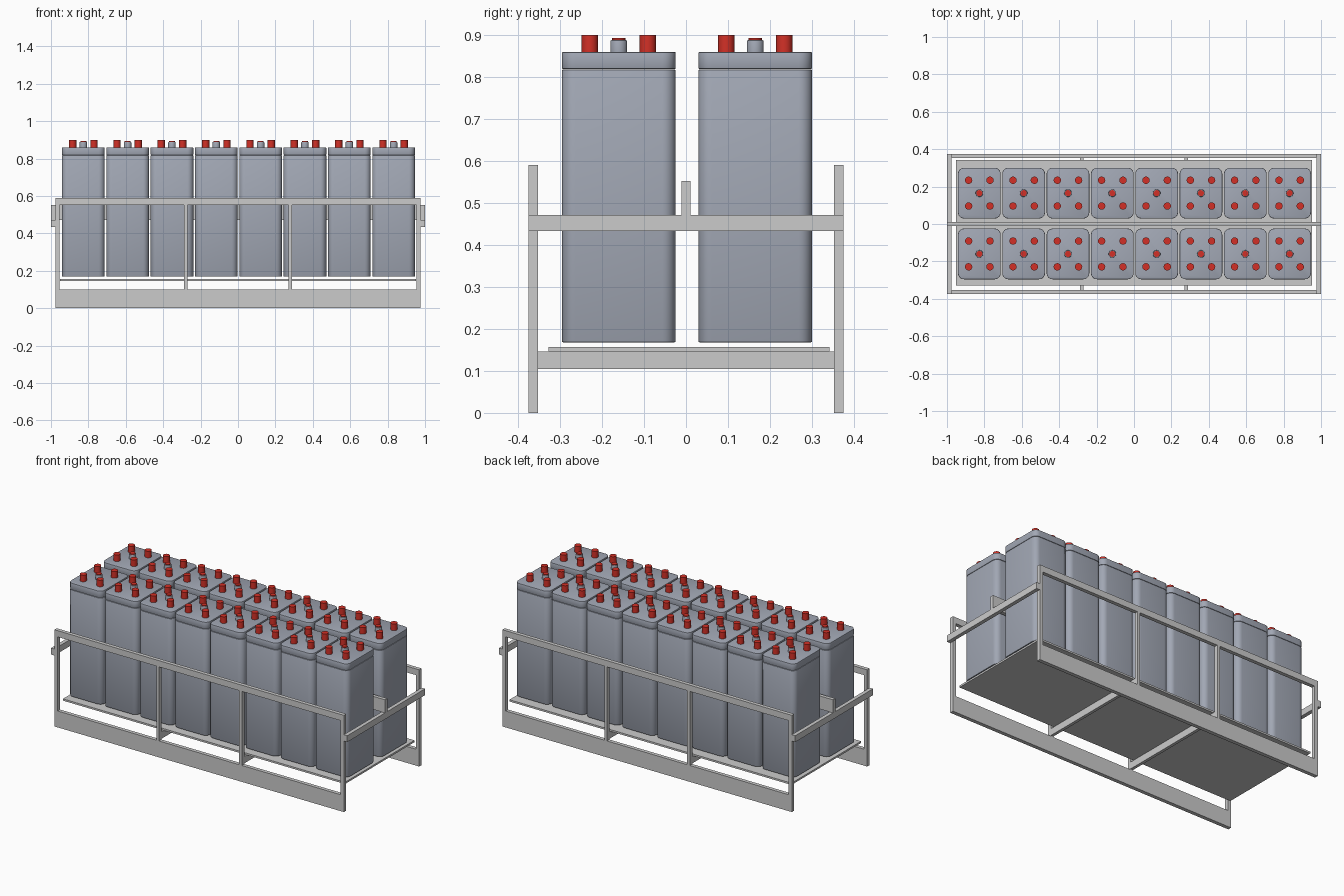
import bpy, bmesh, math
from mathutils import Matrix, Vector

if "Cube" in bpy.data.objects:
    bpy.data.objects.remove(bpy.data.objects["Cube"])


def material(name, color):
    m = bpy.data.materials.new(name)
    m.diffuse_color = (*color, 1)
    m.use_nodes = True
    m.node_tree.nodes["Principled BSDF"].inputs["Base Color"].default_value = m.diffuse_color
    return m


CASE = material("case_grey_blue", (0.36, 0.39, 0.46))
RED = material("cap_red", (0.65, 0.03, 0.02))


def finish(bm, name, mat=None, smooth=False):
    bmesh.ops.recalc_face_normals(bm, faces=bm.faces)
    for f in bm.faces:
        f.smooth = smooth
    for e in bm.edges:
        if len(e.link_faces) == 2:
            e.smooth = e.calc_face_angle() < math.radians(35)
    me = bpy.data.meshes.new(name)
    bm.to_mesh(me)
    bm.free()
    if mat:
        me.materials.append(mat)
    return me


def place(me, name, loc=(0, 0, 0)):
    ob = bpy.data.objects.new(name, me)
    ob.location = loc
    bpy.context.collection.objects.link(ob)
    return ob


def cube(x0, x1, y0, y1, z0, z1):
    bm = bmesh.new()
    size = Matrix.Diagonal((x1 - x0, y1 - y0, z1 - z0, 1))
    mid = Vector((x0 + x1, y0 + y1, z0 + z1)) / 2
    bmesh.ops.create_cube(bm, size=1, matrix=Matrix.Translation(mid) @ size)
    return bm


def bar(name, *dims):
    return place(finish(cube(*dims), name), name)


def rounded_block(name, w, d, z0, z1, r, rim):
    bm = cube(-w / 2, w / 2, -d / 2, d / 2, z0, z1)
    upright = [e for e in bm.edges if abs(e.verts[0].co.z - e.verts[1].co.z) > 0.01]
    bmesh.ops.bevel(bm, geom=upright, offset=r, segments=6, profile=0.5, affect='EDGES')
    rims = [e for e in bm.edges if abs(e.verts[0].co.z - e.verts[1].co.z) < 1e-5]
    bmesh.ops.bevel(bm, geom=rims, offset=rim, segments=2, profile=0.5, affect='EDGES')
    return finish(bm, name, CASE, True)


def disc(name, r, z0, z1, mat, rim=0):
    bm = bmesh.new()
    bmesh.ops.create_cone(bm, cap_ends=True, segments=24, radius1=r, radius2=r,
                          depth=z1 - z0, matrix=Matrix.Translation((0, 0, (z0 + z1) / 2)))
    if rim:
        top = [e for e in bm.edges if all(v.co.z > z1 - 1e-5 for v in e.verts)]
        bmesh.ops.bevel(bm, geom=top, offset=rim, segments=2, profile=0.5, affect='EDGES')
    return finish(bm, name, mat, True)


# Long side frames, front and back
for label, s in (("front", -1), ("back", 1)):
    ya, yb = sorted((s * 0.352, s * 0.375))
    bar(label + "_bottom_rail", -0.955, 0.955, ya, yb, 0, 0.10)
    bar(label + "_top_rail", -0.955, 0.955, ya, yb, 0.552, 0.59)
    for t in (-1, 1):
        xa, xb = sorted((t * 0.955, t * 0.977))
        bar(label + "_corner_post", xa, xb, ya, yb, 0, 0.59)
        bar(label + "_upright", t * 0.28 - 0.009, t * 0.28 + 0.009, ya, yb, 0.10, 0.552)

# End bars and the crossbars under the tray
for t in (-1, 1):
    xa, xb = sorted((t * 0.977, t))
    bar("end_crossbar", xa, xb, -0.375, 0.375, 0.433, 0.472)
    bar("tray_crossbar", t * 0.28 - 0.009, t * 0.28 + 0.009, -0.36, 0.36, 0.104, 0.146)

# Divider rail and tray
bar("divider_rail", -1, 1, -0.011, 0.011, 0.472, 0.552)
bar("tray", -0.952, 0.952, -0.328, 0.342, 0.146, 0.157)

# Shared battery meshes
body = rounded_block("battery_body", 0.228, 0.271, 0.168, 0.818, 0.032, 0.003)
lid = rounded_block("battery_lid", 0.228, 0.271, 0.819, 0.86, 0.032, 0.003)
vent = disc("vent_cap", 0.02, 0.859, 0.888, CASE, 0.003)
button = disc("vent_button", 0.016, 0.887, 0.893, RED)
terminal = disc("terminal", 0.0195, 0.859, 0.90, RED)

# Two rows of eight batteries
for cy in (-0.16, 0.165):
    for i in range(8):
        c = (-0.827 + 0.237 * i, cy, 0)
        for me in (body, lid, vent, button):
            place(me, me.name, c)
        for dx in (-0.057, 0.057):
            for dy in (-0.069, 0.069):
                place(terminal, "terminal", (c[0] + dx, cy + dy, 0))
